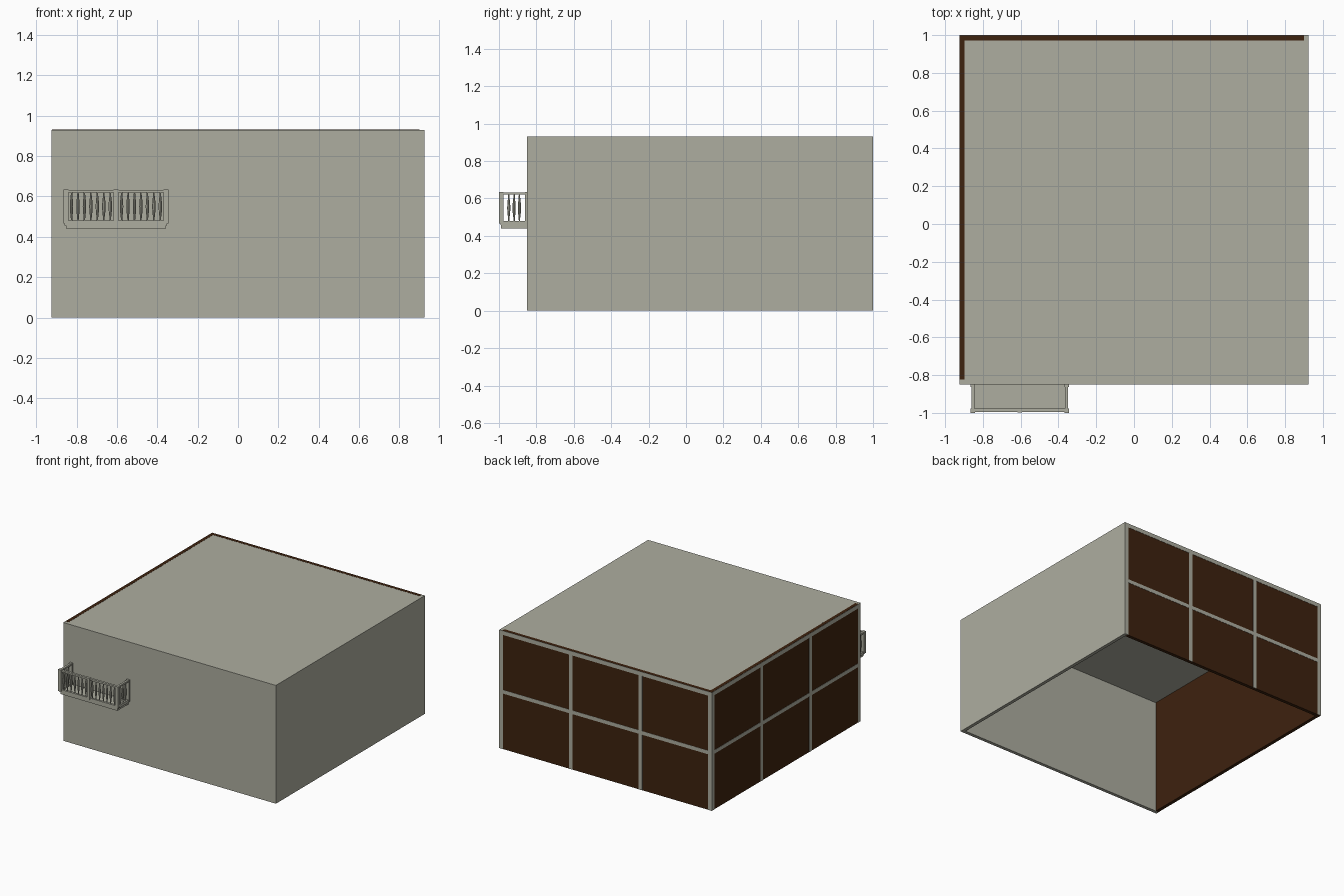
import bpy, bmesh, math

if "Cube" in bpy.data.objects:
    bpy.data.objects.remove(bpy.data.objects["Cube"])


def material(name, rgb):
    m = bpy.data.materials.new(name)
    m.diffuse_color = (*rgb, 1)
    m.use_nodes = True
    m.node_tree.nodes["Principled BSDF"].inputs["Base Color"].default_value = m.diffuse_color
    return m


STONE = material("warm_grey", (0.42, 0.42, 0.35))
BROWN = material("dark_brown", (0.048, 0.016, 0.0045))


def finish(name, bm, mat):
    bmesh.ops.recalc_face_normals(bm, faces=bm.faces)
    me = bpy.data.meshes.new(name)
    bm.to_mesh(me)
    bm.free()
    me.materials.append(mat)
    ob = bpy.data.objects.new(name, me)
    bpy.context.collection.objects.link(ob)
    return ob


def boxes(name, mat, *ranges):
    """One object made of boxes, each given as x0, x1, y0, y1, z0, z1."""
    bm = bmesh.new()
    for x0, x1, y0, y1, z0, z1 in ranges:
        vs = bmesh.ops.create_cube(bm, size=1)["verts"]
        for v in vs:
            v.co.x = x1 if v.co.x > 0 else x0
            v.co.y = y1 if v.co.y > 0 else y0
            v.co.z = z1 if v.co.z > 0 else z0
    return finish(name, bm, mat)


X, Y0, Y1, H = 0.925, -0.85, 1.0, 0.93
T = 0.026      # wall thickness
E = 0.002      # how far the frame strips stand proud
S = 0.032      # strip width

# Shell, open underneath
boxes("roof", STONE, (-X + E, X, Y0, Y1 - E, H - T, H))
boxes("front_wall", STONE, (-X + E, X, Y0, Y0 + T, 0, H))
boxes("right_wall", STONE, (X - T, X, Y0 + T, Y1 - E, 0, H))

# Brown panel walls, just showing at the roof edge
boxes("left_panel", BROWN, (-X + E, -X + T + E, Y0 + T, Y1 - T - E, 0, H + 0.001))
boxes("back_panel", BROWN, (-X + E, X - T, Y1 - T - E, Y1 - E, 0, H + 0.001))


# Frame strips: four uprights, a middle rail and a top rail per wall
def spans(a, b):
    step = (b - a - S) / 3
    return [(a + i * step, a + i * step + S) for i in range(4)]


rails = [(0.437, 0.437 + S * 0.9), (H - S, H)]
boxes("left_frame", STONE,
      *[(-X, -X + E, a, b, 0, H) for a, b in spans(Y0, Y1)],
      *[(-X, -X + E, Y0, Y1, a, b) for a, b in rails])
boxes("back_frame", STONE,
      *[(a, b, Y1 - E, Y1, 0, H) for a, b in spans(-X, X)],
      *[(-X, X, Y1 - E, Y1, a, b) for a, b in rails])

# Balcony floor, with a stepped lower edge
CX, HALF = -0.605, 0.26
L, R = CX - HALF, CX + HALF
boxes("balcony_floor", STONE,
      (L + 0.012, R - 0.012, -0.988, Y0, 0.44, 0.457),
      (L + 0.006, R - 0.006, -0.993, Y0, 0.457, 0.467))

# Balcony posts: front corners, front middle, wall ends
posts = [(L, L + 0.024, -1, -0.976), (R - 0.024, R, -1, -0.976),
         (CX - 0.012, CX + 0.012, -0.998, -0.976),
         (L, L + 0.024, -0.862, Y0), (R - 0.024, R, -0.862, Y0)]
boxes("balcony_posts", STONE, *[(*p, 0.465, 0.635) for p in posts])

# Balcony handrail and bottom rail
for name, z0, z1 in (("balcony_handrail", 0.62, 0.633), ("balcony_bottom_rail", 0.467, 0.48)):
    boxes(name, STONE,
          (L + 0.004, R - 0.004, -0.995, -0.977, z0, z1),
          (L + 0.004, L + 0.021, -0.977, Y0, z0, z1),
          (R - 0.021, R - 0.004, -0.977, Y0, z0, z1))

# Turned balusters: seven per front bay, three per side
profile = [(0.0035, 0.478), (0.004, 0.495), (0.0075, 0.525), (0.0085, 0.55),
           (0.0075, 0.575), (0.004, 0.605), (0.0035, 0.622)]
spots = []
for a, b in ((L + 0.024, CX - 0.012), (CX + 0.012, R - 0.024)):
    spots += [(a + (b - a) * (i + 0.5) / 7, -0.986) for i in range(7)]
for x in (L + 0.0125, R - 0.0125):
    spots += [(x, -0.976 + 0.114 * (i + 1) / 4) for i in range(3)]

N = 8
bm = bmesh.new()
for cx, cy in spots:
    rings = [[bm.verts.new((cx + r * math.cos(math.tau * k / N),
                            cy + r * math.sin(math.tau * k / N), z)) for k in range(N)]
             for r, z in profile]
    for lo, hi in zip(rings, rings[1:]):
        for k in range(N):
            bm.faces.new((lo[k], lo[(k + 1) % N], hi[(k + 1) % N], hi[k]))
    bm.faces.new(rings[0][::-1])
    bm.faces.new(rings[-1])
finish("balcony_balusters", bm, STONE)
